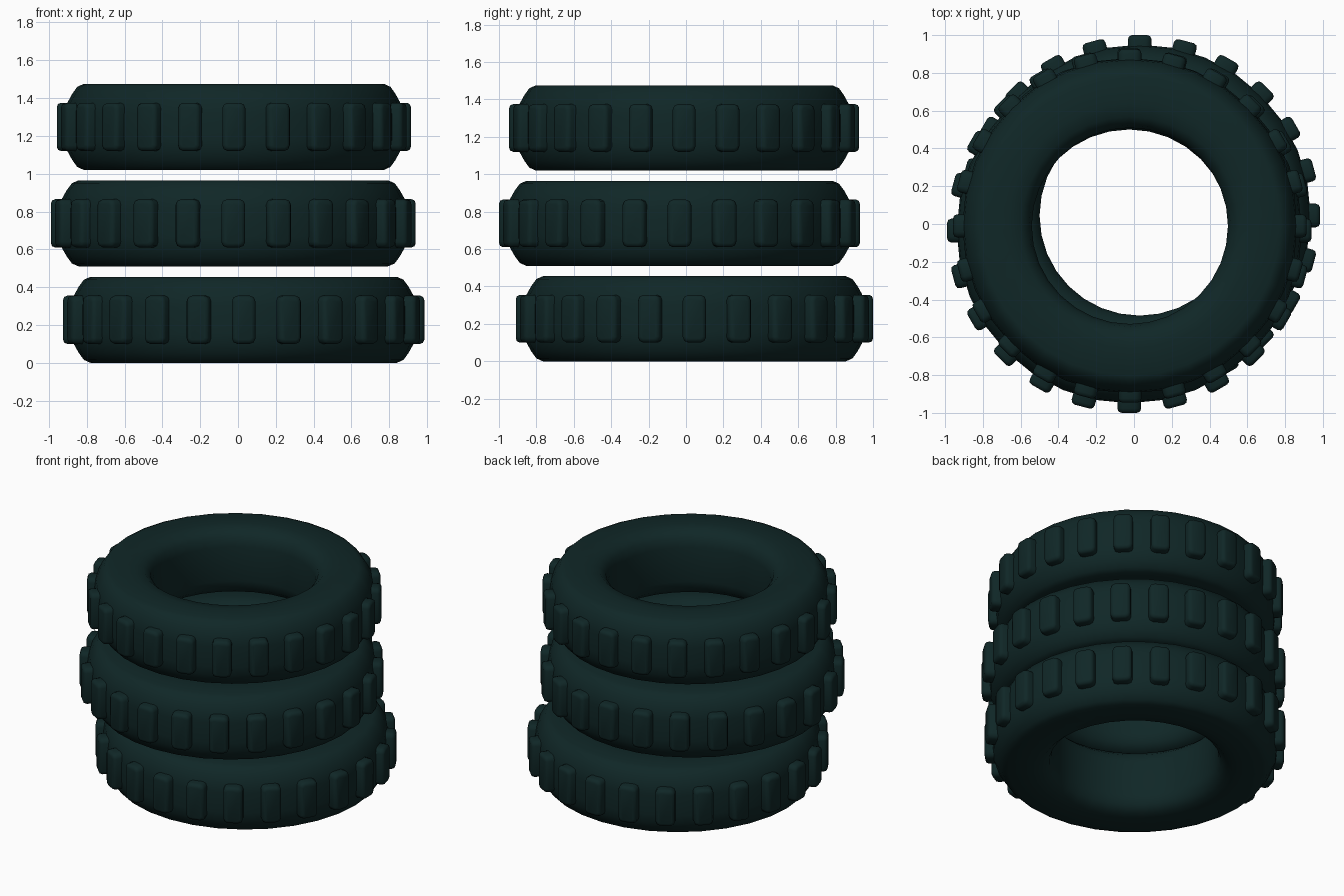
import bpy, bmesh, math
from mathutils import Matrix, Vector

if "Cube" in bpy.data.objects:
    bpy.data.objects.remove(bpy.data.objects["Cube"], do_unlink=True)

rubber = bpy.data.materials.new("dark_teal_rubber")
rubber.use_nodes = True
colour = (0.005, 0.020, 0.020, 1)
rubber.diffuse_color = colour
rubber.node_tree.nodes["Principled BSDF"].inputs["Base Color"].default_value = colour

SEGMENTS = 32
TREADS = 24
HALF = 0.2275  # half the height of a tyre


def finish(bm, name, location, scale, angle):
    mesh = bpy.data.meshes.new(name)
    bmesh.ops.recalc_face_normals(bm, faces=bm.faces)
    bm.to_mesh(mesh)
    bm.free()
    mesh.materials.append(rubber)
    obj = bpy.data.objects.new(name, mesh)
    bpy.context.collection.objects.link(obj)
    obj.location = location
    obj.scale = (scale, scale, 1)
    bpy.ops.object.select_all(action='DESELECT')
    obj.select_set(True)
    bpy.context.view_layer.objects.active = obj
    bpy.ops.object.shade_smooth_by_angle(angle=math.radians(angle))


# Tyre body: half cross-section (radius, height), mirrored and turned round z
def tyre_body(name, location, scale):
    upper = [(0.53, 0.12), (0.545, 0.18), (0.59, 0.22), (0.66, HALF), (0.81, HALF),
             (0.845, 0.212), (0.872, 0.175), (0.897, 0.13), (0.905, 0.07)]
    section = upper + [(r, -z) for r, z in reversed(upper)]
    bm = bmesh.new()
    rings = []
    for i in range(SEGMENTS):
        a = math.tau * i / SEGMENTS
        rings.append([bm.verts.new((r * math.cos(a), r * math.sin(a), z)) for r, z in section])
    n = len(section)
    for i in range(SEGMENTS):
        here, there = rings[i], rings[(i + 1) % SEGMENTS]
        for j in range(n):
            k = (j + 1) % n
            bm.faces.new((here[j], there[j], there[k], here[k]))
    finish(bm, name, location, scale, 60)


# Tread blocks: rounded boxes set round the outside of the tyre
def tread_blocks(name, location, scale):
    bm = bmesh.new()
    for i in range(TREADS):
        block = bmesh.new()
        bmesh.ops.create_cube(block, size=1, matrix=Matrix.Translation((0.9175, 0, 0))
                              @ Matrix.Diagonal((0.075, 0.125, 0.255, 1)))
        corners = [e for e in block.edges
                   if abs((e.verts[0].co - e.verts[1].co).normalized().x) > 0.9]
        bmesh.ops.bevel(block, geom=corners, offset=0.03, segments=2,
                        profile=0.5, affect='EDGES')
        outer = max(block.faces, key=lambda f: f.calc_center_median().x)
        bmesh.ops.bevel(block, geom=list(outer.edges), offset=0.022, segments=2,
                        profile=0.5, affect='EDGES')
        block.transform(Matrix.Rotation(math.tau * i / TREADS, 4, 'Z'))
        piece = bpy.data.meshes.new("tread_piece")
        block.to_mesh(piece)
        block.free()
        bm.from_mesh(piece)
        bpy.data.meshes.remove(piece)
    finish(bm, name, location, scale, 50)


# Stack of three slightly shifted tyres
for label, x, y, z, scale in (("bottom", 0.03, 0.045, 0.2275, 1.0),
                              ("middle", -0.025, -0.035, 0.7375, 1.01),
                              ("top", -0.022, -0.01, 1.2475, 0.98)):
    tyre_body(label + "_tyre", Vector((x, y, z)), scale)
    tread_blocks(label + "_tread_blocks", Vector((x, y, z)), scale)
